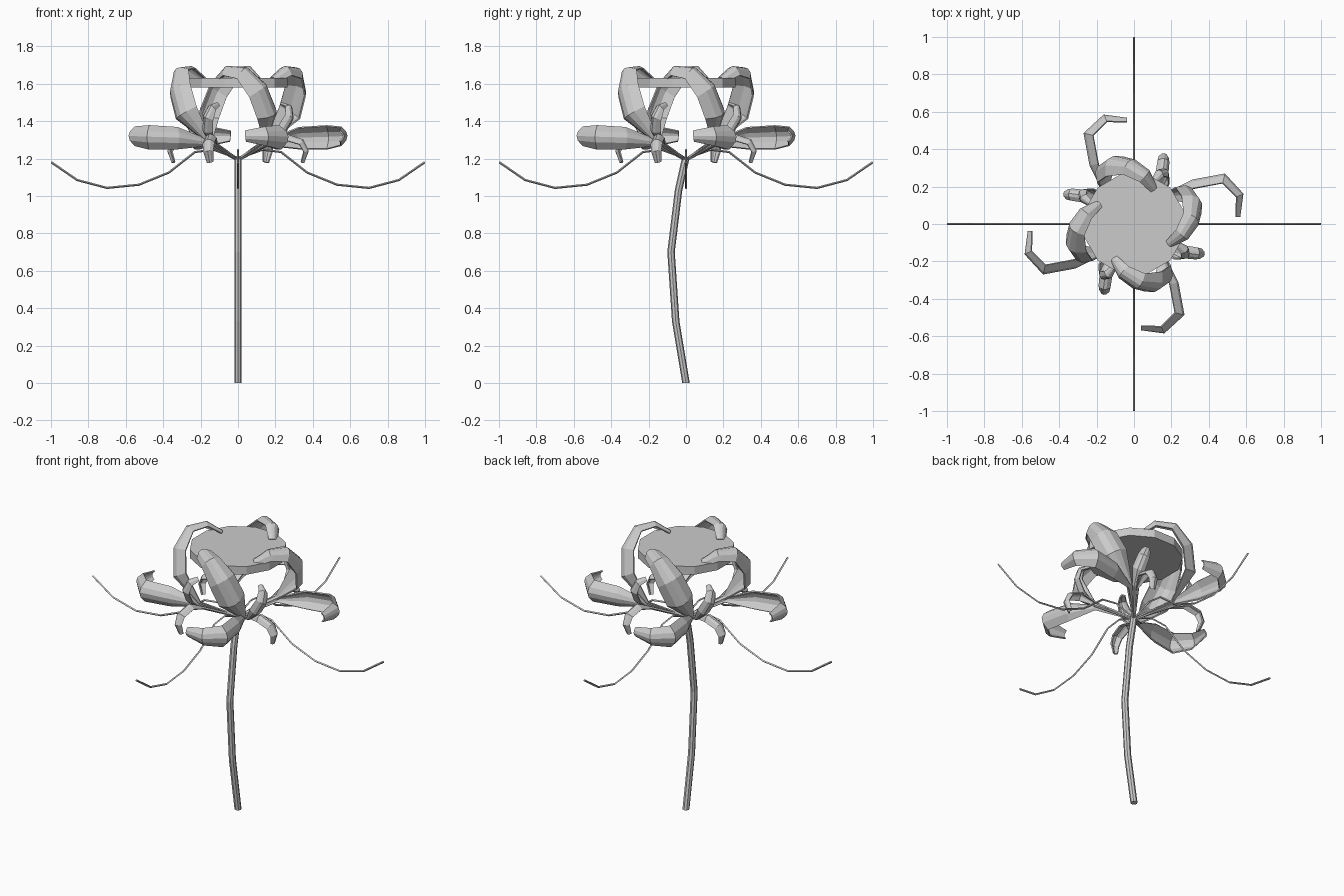
import bpy, bmesh, math
from mathutils import Vector, Matrix

if "Cube" in bpy.data.objects:
    bpy.data.objects.remove(bpy.data.objects["Cube"])


def finish(name, bm):
    me = bpy.data.meshes.new(name)
    bmesh.ops.recalc_face_normals(bm, faces=bm.faces)
    bm.to_mesh(me)
    bm.free()
    ob = bpy.data.objects.new(name, me)
    bpy.context.collection.objects.link(ob)
    return ob


def tube(name, pts, radius, sides):
    """Faceted tube with horizontal-ish ends along a path."""
    pts = [Vector(p) for p in pts]
    bm = bmesh.new()
    rings = []
    for i, p in enumerate(pts):
        t = (pts[min(i + 1, len(pts) - 1)] - pts[max(i - 1, 0)]).normalized()
        side = Vector((1, 0, 0)) if abs(t.x) < 0.5 else Vector((0, 1, 0))
        b = t.cross(side).normalized()
        a = b.cross(t)
        if len(rings) == 0 and abs(t.z) > 0.9:   # flat foot on the ground
            a, b = Vector((1, 0, 0)), Vector((0, 1, 0))
        rings.append([bm.verts.new(p + radius * (a * math.cos(k) + b * math.sin(k)))
                      for k in (2 * math.pi * j / sides for j in range(sides))])
    for r, s in zip(rings, rings[1:]):
        for j in range(sides):
            k = (j + 1) % sides
            bm.faces.new((r[j], r[k], s[k], s[j]))
    bm.faces.new(rings[0])
    bm.faces.new(rings[-1])
    return finish(name, bm)


def petal(name, pts, widths, bulge):
    """Curled channel blade: convex side faces away from the curl."""
    pts = [Vector(p) for p in pts]
    segs = [b - a for a, b in zip(pts[1:], pts[2:])]
    w = Vector((0, 0, 0))
    for a, b in zip(segs, segs[1:]):
        w -= a.cross(b)
    w.normalize()
    section = [(-1, 0), (-0.45, 0.8), (0, 1), (0.45, 0.8), (1, 0)]
    bm = bmesh.new()
    rows = []
    for i, p in enumerate(pts):
        t = (pts[min(i + 1, len(pts) - 1)] - pts[max(i - 1, 0)]).normalized()
        out = w.cross(t).normalized()
        rows.append([bm.verts.new(p + w * s * widths[i] / 2 + out * (h - 0.5) * bulge * widths[i])
                     for s, h in section])
    for r, s in zip(rows, rows[1:]):
        for j in range(len(section) - 1):
            bm.faces.new((r[j], r[j + 1], s[j + 1], s[j]))
    ob = finish(name, bm)
    sol = ob.modifiers.new("thickness", 'SOLIDIFY')
    sol.thickness = 0.008
    sol.offset = 0
    return ob


def four(ob):
    """Repeat a part at quarter turns about the stem axis."""
    for k in range(1, 4):
        c = ob.copy()
        c.matrix_world = Matrix.Rotation(k * math.pi / 2, 4, 'Z')
        bpy.context.collection.objects.link(c)


# Stem
tube("stem", [(0, 0, 0), (0, -0.055, 0.33), (0, -0.08, 0.7),
              (0, -0.04, 1.03), (0, 0, 1.21)], 0.02, 8)

# Thin tendrils along the axes
four(tube("tendril", [(0, 0, 1.2), (0.13, 0, 1.247), (0.23, 0, 1.235), (0.37, 0, 1.125),
                      (0.53, 0, 1.06), (0.70, 0, 1.043), (0.86, 0, 1.085),
                      (0.998, 0, 1.18)], 0.006, 4))

# Large lower petals, curled sideways
four(petal("lower_petal",
           [(0.01, 0.01, 1.2), (0.16, 0.15, 1.285), (0.32, 0.215, 1.31), (0.48, 0.245, 1.315),
            (0.565, 0.155, 1.32), (0.555, 0.04, 1.32)],
           [0.015, 0.03, 0.115, 0.125, 0.10, 0.055], 0.35))

# Upper petals, curled up and over the disc
four(petal("upper_petal",
           [(0.01, 0.01, 1.2), (0.16, 0.15, 1.295), (0.29, 0.17, 1.44), (0.325, 0.12, 1.57),
            (0.315, 0.03, 1.665), (0.26, -0.06, 1.675), (0.19, -0.11, 1.625)],
           [0.015, 0.03, 0.155, 0.15, 0.11, 0.085, 0.05], 0.35))

# Small sepals hooked downward
four(petal("small_leaf_down",
           [(0.01, -0.01, 1.2), (0.17, -0.12, 1.28), (0.26, -0.15, 1.315), (0.34, -0.16, 1.29),
            (0.365, -0.16, 1.24), (0.345, -0.15, 1.18)],
           [0.015, 0.02, 0.065, 0.06, 0.05, 0.03], 0.4))

# Small sepals hooked upward
four(petal("small_leaf_up",
           [(0.01, -0.01, 1.2), (0.17, -0.14, 1.28), (0.24, -0.17, 1.35), (0.28, -0.165, 1.42),
            (0.275, -0.14, 1.475), (0.235, -0.11, 1.49)],
           [0.015, 0.02, 0.07, 0.065, 0.05, 0.03], 0.4))

# Flat central disc
bpy.ops.mesh.primitive_cylinder_add(vertices=12, radius=0.275, depth=0.05,
                                    location=(0, 0, 1.605), rotation=(0, 0, math.pi / 12))
bpy.context.object.name = "flower_disc"
